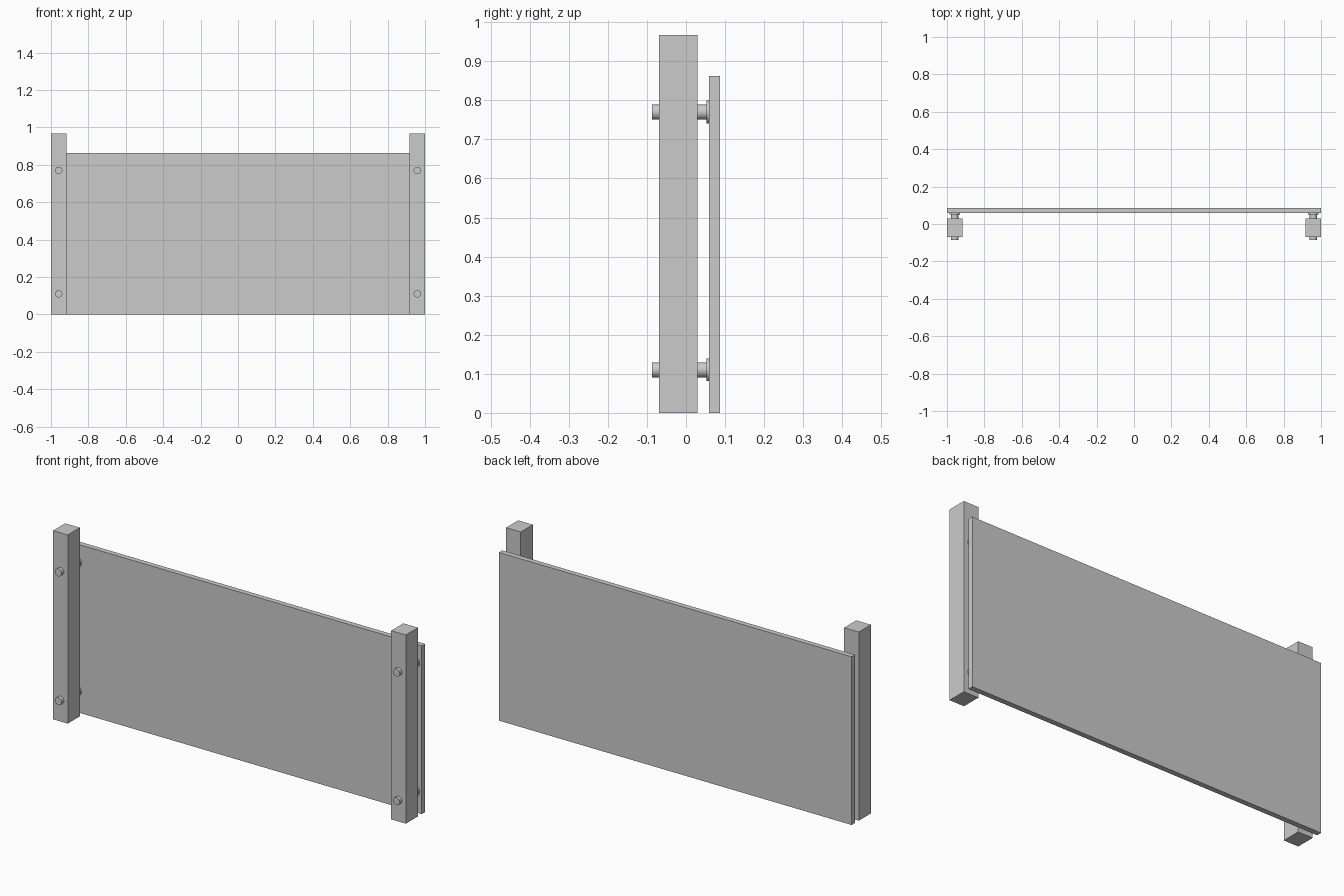
import bpy
from math import pi

if "Cube" in bpy.data.objects:
    bpy.data.objects.remove(bpy.data.objects["Cube"])


def box(name, x, y, z):
    """Box from (min, max) ranges."""
    bpy.ops.mesh.primitive_cube_add(size=1, location=[sum(r) / 2 for r in (x, y, z)])
    ob = bpy.context.object
    ob.name = name
    ob.scale = [r[1] - r[0] for r in (x, y, z)]
    bpy.ops.object.transform_apply(location=False, rotation=False, scale=True)


def rod(name, x, z, y0, y1, radius):
    """Round part lying along y."""
    bpy.ops.mesh.primitive_cylinder_add(vertices=32, radius=radius, depth=y1 - y0,
                                        location=(x, (y0 + y1) / 2, z),
                                        rotation=(pi / 2, 0, 0))
    bpy.context.object.name = name
    bpy.ops.object.shade_smooth_by_angle()


# Flat panel at the back
box("panel", (-1, 1), (0.0595, 0.0865), (0, 0.862))

for side, s in (("left", -1), ("right", 1)):
    # Square post
    box(side + "_post", sorted((s * 0.917, s)), (-0.069, 0.029), (0, 0.967))
    # Bolts through the post, each with a washer against the panel
    for level, z in (("lower", 0.11), ("upper", 0.77)):
        rod(f"{side}_{level}_bolt", s * 0.9585, z, -0.0865, 0.053, 0.0195)
        rod(f"{side}_{level}_washer", s * 0.9585, z, 0.052, 0.0595, 0.029)
